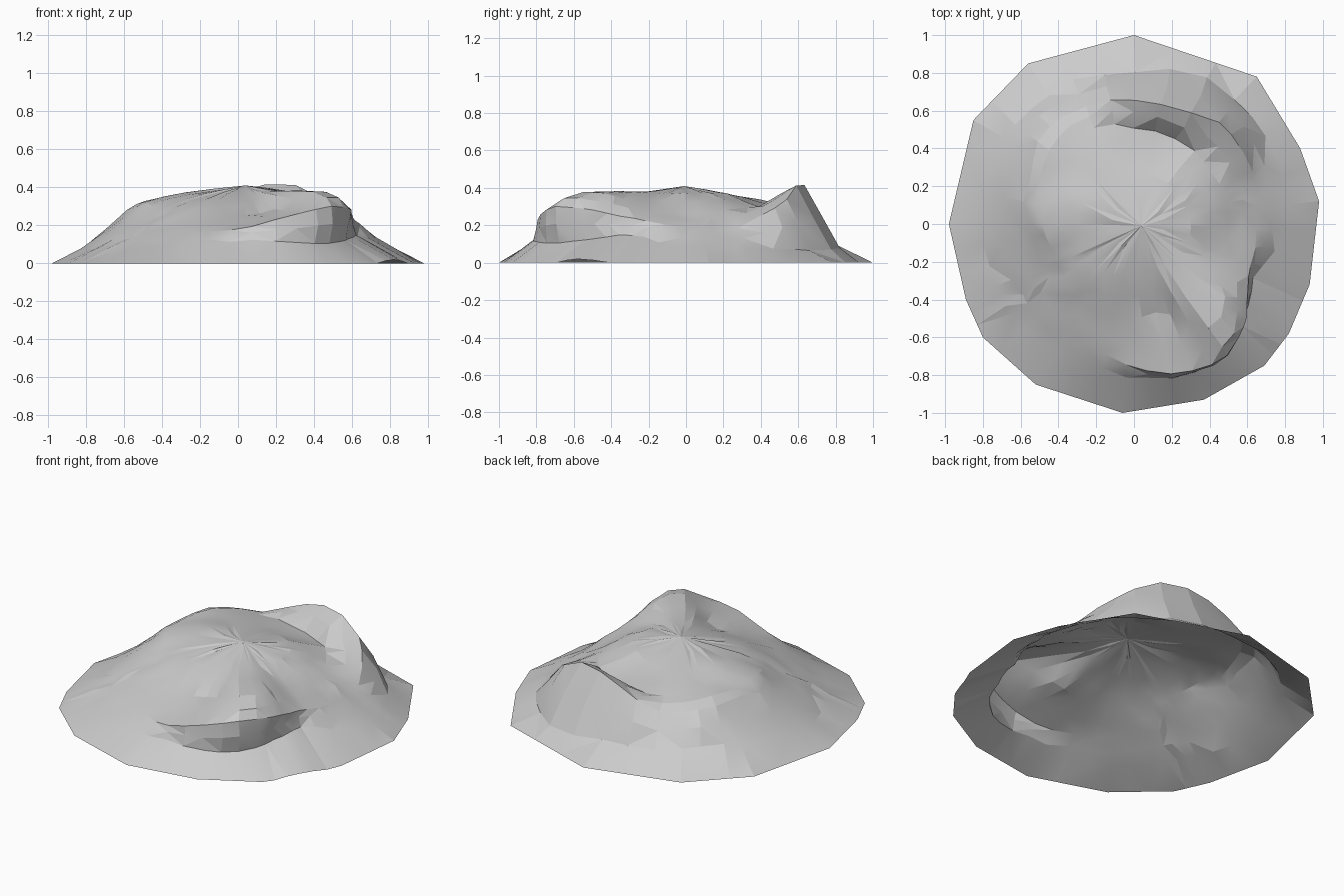
import bpy, bmesh, math, random
from mathutils import Vector

random.seed(4)
cube = bpy.data.objects.get("Cube")
if cube:
    bpy.data.objects.remove(cube, do_unlink=True)

# Irregular ground outline, counter-clockwise from the east
OUTLINE = [(.98, .12), (.88, .4), (.65, .78), (0, 1), (-.56, .85), (-.85, .55),
           (-.98, 0), (-.89, -.4), (-.8, -.6), (-.52, -.85), (-.06, -1),
           (.37, -.93), (.69, -.75), (.82, -.58), (.93, -.32)]

# Slope profiles (radius, height) on spokes, by compass angle in degrees
SPOKES = {
    0: [(.3, .37), (.5, .27), (.65, .19), (.82, .08)],     # east flank
    22: [(.3, .37), (.5, .28), (.68, .18), (.83, .08)],
    45: [(.28, .37), (.5, .3), (.7, .31), (.84, .07)],     # saddle and back ridge
    66: [(.28, .36), (.5, .29), (.65, .42), (.86, .07)],
    90: [(.3, .35), (.51, .3), (.66, .38), (.8, .1)],
    112: [(.3, .36), (.55, .31), (.68, .27), (.82, .1)],
    135: [(.3, .36), (.52, .33), (.68, .3), (.82, .13)],   # high shoulder
    157: [(.3, .37), (.5, .33), (.6, .3), (.82, .11)],
    180: [(.3, .36), (.48, .32), (.6, .25), (.82, .08)],   # west slope
    202: [(.3, .34), (.45, .28), (.62, .19), (.8, .08)],
    225: [(.3, .33), (.48, .25), (.62, .17), (.8, .08)],
    247: [(.3, .33), (.5, .24), (.68, .16), (.85, .07)],
    270: [(.25, .35), (.5, .25), (.75, .18), (.81, .12)],  # front ledge
    290: [(.25, .36), (.5, .28), (.83, .25), (.85, .11)],
    308: [(.28, .38), (.69, .38), (.85, .3), (.83, .11)],  # overhanging spur
    335: [(.3, .37), (.5, .31), (.67, .24), (.7, .15)],
}
TOP = Vector((.04, -.01, .41))


def spline(a, b, c, d, t):
    """Smooth curve from b to c."""
    return (b * 2 + (c - a) * t + (a * 2 - b * 5 + c * 4 - d) * t ** 2
            + (b * 3 - a - c * 3 + d) * t ** 3) * .5


def profile(angle):
    """Blend the neighbouring spokes at any angle in degrees."""
    angles = list(SPOKES)
    n = len(angles)
    i = max(k for k in range(n) if angles[k] <= angle)
    end = (angles + [360])[i + 1]
    t = (angle - angles[i]) / (end - angles[i])
    rows = [SPOKES[angles[(i + k) % n]] for k in (-1, 0, 1, 2)]
    return [spline(*(Vector(p) for p in column), t) for column in zip(*rows)]


# Rim points: every outline side in three steps
STEPS = 3
rim = []
for i, corner in enumerate(OUTLINE):
    a, b = Vector(corner), Vector(OUTLINE[(i + 1) % len(OUTLINE)])
    rim += [a.lerp(b, s / STEPS) for s in range(STEPS)]

# Rings of the mound, from the summit to the rim
bm = bmesh.new()
summit = bm.verts.new(TOP)
columns = []
for p in rim:
    angle = math.atan2(p.y, p.x) % math.tau
    line = [Vector((math.cos(angle) * q.x, math.sin(angle) * q.x, q.y))
            for q in profile(math.degrees(angle))]
    edge = Vector((p.x, p.y, 0))
    keys = [TOP, TOP] + line + [edge, edge]
    path = []
    for k in range(1, len(line) + 1):
        mid = spline(*keys[k - 1:k + 3], .5)
        path += [mid, keys[k + 1]]
    for v in path:
        wobble = .012 * v.xy.length
        v += Vector([random.uniform(-1, 1) * s for s in (wobble, wobble, .004)])
    path.append(edge)
    columns.append([bm.verts.new(v) for v in path])

# Skin between neighbouring columns
for i, left in enumerate(columns):
    right = columns[(i + 1) % len(columns)]
    bm.faces.new((summit, left[0], right[0]))
    for k in range(len(left) - 1):
        a, b, c, d = left[k], left[k + 1], right[k + 1], right[k]
        if (a.co - c.co).length < (b.co - d.co).length:
            bm.faces.new((a, b, c))
            bm.faces.new((a, c, d))
        else:
            bm.faces.new((a, b, d))
            bm.faces.new((b, c, d))

# The rim lifts slightly off the ground around one corner
for k, lift in ((-1, .013), (0, .02), (1, .013)):
    columns[13 * STEPS + k][-1].co.z = lift

mesh = bpy.data.meshes.new("rock_mound")
bm.to_mesh(mesh)
bm.free()
mound = bpy.data.objects.new("rock_mound", mesh)
bpy.context.collection.objects.link(mound)

# Plain grey stone
stone = bpy.data.materials.new("grey_stone")
stone.use_nodes = True
grey = (.6, .6, .6, 1)
stone.diffuse_color = grey
stone.node_tree.nodes["Principled BSDF"].inputs["Base Color"].default_value = grey
mesh.materials.append(stone)

bpy.context.view_layer.objects.active = mound
mound.select_set(True)
bpy.ops.object.shade_smooth_by_angle(angle=math.radians(12))
